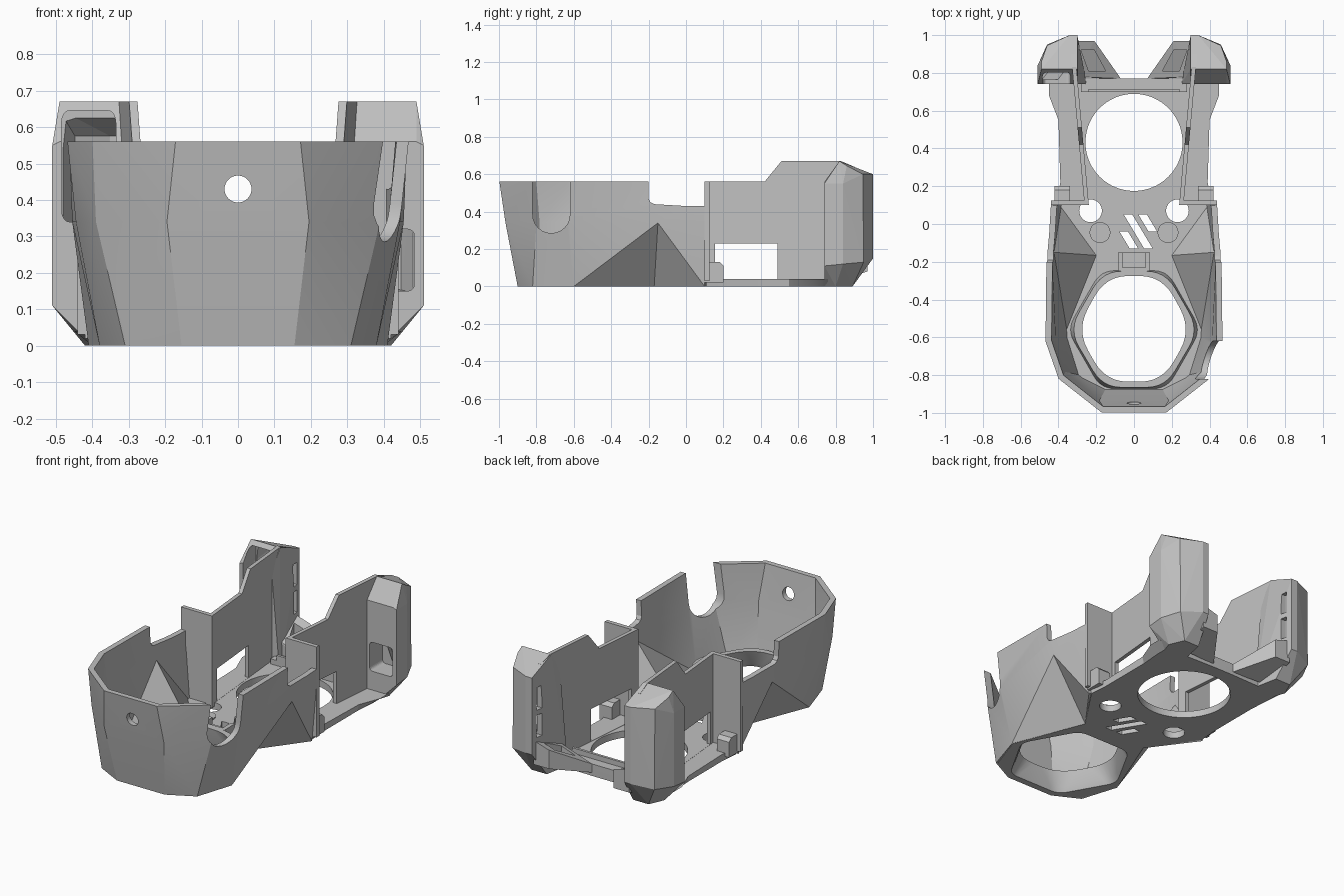
import bpy, bmesh, math
from mathutils import Vector

old = bpy.data.objects.get("Cube")
if old:
    bpy.data.objects.remove(old, do_unlink=True)

grey = bpy.data.materials.new("light_grey")
grey.use_nodes = True
grey.diffuse_color = (0.53, 0.53, 0.53, 1)
grey.node_tree.nodes["Principled BSDF"].inputs["Base Color"].default_value = grey.diffuse_color


def finish(name, bm):
    bmesh.ops.recalc_face_normals(bm, faces=bm.faces[:])
    me = bpy.data.meshes.new(name)
    bm.to_mesh(me)
    bm.free()
    me.materials.append(grey)
    ob = bpy.data.objects.new(name, me)
    bpy.context.scene.collection.objects.link(ob)
    return ob


def hull(name, pts):
    bm = bmesh.new()
    for p in pts:
        bm.verts.new(p)
    bmesh.ops.convex_hull(bm, input=bm.verts[:])
    loose = [v for v in bm.verts if not v.link_faces]
    bmesh.ops.delete(bm, geom=loose, context='VERTS')
    bmesh.ops.dissolve_limit(bm, angle_limit=0.01, verts=bm.verts[:], edges=bm.edges[:])
    return finish(name, bm)


def box(name, x, y, z):
    return hull(name, [(a, b, c) for a in x for b in y for c in z])


def loft(name, rings, closed=False):
    """Skin rings of equal length; cap the ends, or join last to first."""
    bm = bmesh.new()
    vs = [[bm.verts.new(p) for p in r] for r in rings]
    n = len(vs[0])
    pairs = list(zip(vs, vs[1:] + vs[:1])) if closed else list(zip(vs, vs[1:]))
    for a, b in pairs:
        for i in range(n):
            j = (i + 1) % n
            bm.faces.new((a[i], a[j], b[j], b[i]))
    if not closed:
        bm.faces.new(vs[0])
        bm.faces.new(vs[-1])
    return finish(name, bm)


def cylinder(name, c, r, depth, axis='Z', n=48):
    ring = [(r * math.cos(t), r * math.sin(t)) for t in (2 * math.pi * k / n for k in range(n))]
    rings = []
    for d in (-depth / 2, depth / 2):
        rings.append([tuple(Vector(c) + Vector((u, v, d) if axis == 'Z' else (u, d, v))) for u, v in ring])
    return loft(name, rings)


def cut(ob, cutters):
    for c in cutters:
        m = ob.modifiers.new("cut", 'BOOLEAN')
        m.operation, m.solver, m.object = 'DIFFERENCE', 'EXACT', c
    bake(ob)
    for c in cutters:
        bpy.data.objects.remove(c, do_unlink=True)


def bake(ob):
    dg = bpy.context.evaluated_depsgraph_get()
    me = bpy.data.meshes.new_from_object(ob.evaluated_get(dg))
    ob.modifiers.clear()
    ob.data = me


def sym(half):
    return half + [(-x, y) for x, y in reversed(half)]


def rounded(poly, f=0.3):
    """Round each corner of a 2D polygon with a short curve."""
    out, n = [], len(poly)
    for i in range(n):
        a, b, c = (Vector(poly[k % n]) for k in (i - 1, i, i + 1))
        p, q = b.lerp(a, f), b.lerp(c, f)
        for k in range(7):
            t = k / 6
            out.append(tuple(p.lerp(b, t).lerp(b.lerp(q, t), t)))
    return out


def at(poly, z):
    return [(x, y, z) for x, y in poly]


# Faceted front bowl, open at the back
low = [(.41, .10), (.21, -.17), (.38, -.60), (.31, -.82), (.155, -.90)]
mid = [(.44, .10), (.455, -.15), (.445, -.62), (.39, -.80), (.195, -.965)]
top = [(.44, .10), (.465, -.18), (.47, -.62), (.40, -.82), (.17, -1.0)]
bm = bmesh.new()
rows = [[bm.verts.new(p) for p in at(sym(h), z)] for h, z in ((low, 0), (mid, .34), (top, .575))]
for a, b in zip(rows, rows[1:]):
    for i in range(len(a) - 1):
        bm.faces.new((a[i], a[i + 1], b[i + 1], b[i]))
bmesh.ops.triangulate(bm, faces=bm.faces[:], quad_method='SHORT_EDGE')
bowl = finish("front_bowl", bm)
inward = bowl.data.polygons[0].normal.x * bowl.data.polygons[0].center.x < 0
solid = bowl.modifiers.new("thickness", 'SOLIDIFY')
solid.thickness = 0.032
solid.offset = 1 if inward else -1
bake(bowl)
side_dip = [(-.20, .7), (-.20, .47), (-.19, .45), (-.17, .44), (0, .43), (.2, .43), (.2, .7)]
u_notch = [(-.82, .7), (-.82, .39)] + [
    (-.72 - .10 * math.cos(t), .385 - .10 * math.sin(t))
    for t in (math.pi * k / 12 for k in range(1, 12))] + [(-.62, .39), (-.62, .7)]
cut(bowl, [
    box("rim_cutter", (-.8, .8), (-1.2, .4), (.56, .8)),
    loft("dip_cutter", [[(x, y, z) for y, z in side_dip] for x in (-.7, .7)]),
    loft("notch_cutter", [[(x, y, z) for y, z in u_notch] for x in (.25, .7)]),
    cylinder("hole_cutter", (0, -.95, .43), .037, .3, 'Y')])

# Base plate: (bottom x, top x, y) down the left edge
edge = [(.15, .15, -.895), (.30, .30, -.815), (.375, .375, -.60), (.21, .21, -.17), (.40, .41, .11),
        (.39, .39, .22), (.39, .40, .55), (.40, .45, .68), (.40, .45, .76), (.07, .07, .77)]
plate = loft("base_plate", [at(sym([(b, y) for b, t, y in edge]), 0),
                            at(sym([(t, y) for b, t, y in edge]), .04)])


def hexagon(w, c, yb, yf, f=0.3):
    return rounded([(c, yf), (w, -.56), (c, yb), (-c, yb), (-w, -.56), (-c, yf)], f)


cutters = [loft("hex_cutter", [at(hexagon(.345, .175, -.255, -.86, .16), z) for z in (-.1, .1)]),
           cylinder("ring_cutter", (0, .432, 0), .257, .2, n=96)]
for s in (1, -1):
    cutters.append(cylinder("eyelet_cutter", (s * .23, .07, 0), .06, .2))
for x, y0, y1 in ((-.05, -.13, -.04), (0, -.13, .05), (.05, -.04, .05)):
    # slanted vents
    lean = (y1 - y0) * .3
    quad = [(x + lean, y0), (x + lean + .045, y0), (x - lean + .045, y1), (x - lean, y1)]
    cutters.append(loft("vent_cutter", [at(quad, z) for z in (-.1, .1)]))
cut(plate, cutters)

# Collar around the front opening
loft("front_collar", [at(hexagon(.36, .18, -.245, -.875, .16), 0),
                      at(hexagon(.345, .165, -.25, -.865), .11),
                      at(hexagon(.305, .15, -.275, -.835, .4), .11),
                      at(hexagon(.325, .165, -.262, -.85, .2), .03),
                      at(hexagon(.345, .175, -.255, -.86, .16), 0)], closed=True)

# Middle details
latch = box("cable_latch", (-.085, .085), (-.25, -.15), (.02, .11))
cut(latch, [box("latch_cutter", (-.06, .06), (-.23, -.1), (.07, .2))])
box("rear_crossbar", (-.28, .28), (.70, .77), (.03, .07))
box("rear_lip", (-.24, .24), (.70, .715), (.03, .10))

pod_outer = [(.30, .82, .67), (.49, .82, .67), (.30, 1.0, .60), (.34, 1.0, .60), (.46, .945, .60),
             (.49, .86, .645), (.51, .74, .55), (.51, .84, .55), (.30, .74, .56), (.49, .74, .56),
             (.30, 1.0, .15), (.34, 1.0, .15), (.46, .95, .13), (.51, .84, .12), (.51, .74, .11),
             (.28, .89, 0), (.38, .89, 0), (.42, .80, 0), (.40, .74, 0), (.25, .74, 0)]

for s, side in ((1, "left"), (-1, "right")):
    def m(pts):
        return [(s * x, y, z) for x, y, z in pts]

    # Thin side wall, splaying out to the back, with a low window
    prof = [(.10, .02), (.10, .56), (.42, .56), (.51, .67), (.83, .67), (.90, .64), (.90, .02)]
    wall = loft(side + "_wall", [m([(x + .09 * y, y, z) for y, z in prof]) for x in (.23, .253)])
    cut(wall, [box("window_cutter", (s * .2, s * .4), (.155, .49), (.041, .23))])

    # Bulkhead joining wall and bowl, with foot block
    box(side + "_bulkhead", (s * .245, s * .44), (.10, .125), (.03, .56))
    hull(side + "_foot_block", m([(x, y, z) for x in (.34, .42) for y, z in
                                  ((.10, .02), (.10, .13), (.18, .13), (.20, .11), (.20, .02))]))

    # Hollow rear pod with a rounded front window: low on the left, high on the right
    pod = hull(side + "_pod", m(pod_outer))
    core = [(.40 + (x - .40) * .8, .86 + (y - .86) * .8, .36 + (z - .36) * .9)
            for x, y, z in pod_outer if z > .1]
    z0, z1 = (.15, .32) if s > 0 else (.34, .645)
    window = rounded([(.335, z0), (.485, z0), (.485, z1), (.335, z1)], .15)
    pod_cutters = [hull("pod_cutter", m(core)),
                   loft("front_window_cutter", [m([(x, y, z) for x, z in window]) for y in (.6, .86)])]
    for z in (.24, .40):
        pod_cutters.append(box("slot_cutter", (s * .2, s * .36), (.925, .965), (z, z + .13)))
    cut(pod, pod_cutters)

    # Angled air nozzle between pod and plate
    nozzle = hull(side + "_nozzle", m([
        (.07, .77, .02), (.07, .77, .07), (.16, .77, .02), (.16, .77, .09),
        (.21, .97, .08), (.21, .97, .19), (.31, .97, .08), (.31, .97, .22),
        (.31, .78, .02), (.31, .78, .16)]))
    cut(nozzle, [hull("nozzle_cutter", m([
        (.15, .81, .05), (.15, .81, .4), (.21, .92, .10), (.21, .92, .4),
        (.28, .92, .10), (.28, .92, .4), (.24, .81, .05), (.24, .81, .4)]))])

    # Round boss on the plate
    cylinder(side + "_boss", (s * .18, -.045, .042), .055, .012)

# Soften the gently curved parts
for ob in bpy.context.scene.objects:
    if ob.type == 'MESH' and ob.name.endswith(("collar", "plate", "boss", "bowl")):
        bpy.ops.object.select_all(action='DESELECT')
        ob.select_set(True)
        bpy.context.view_layer.objects.active = ob
        bpy.ops.object.shade_smooth_by_angle(angle=math.radians(25))
